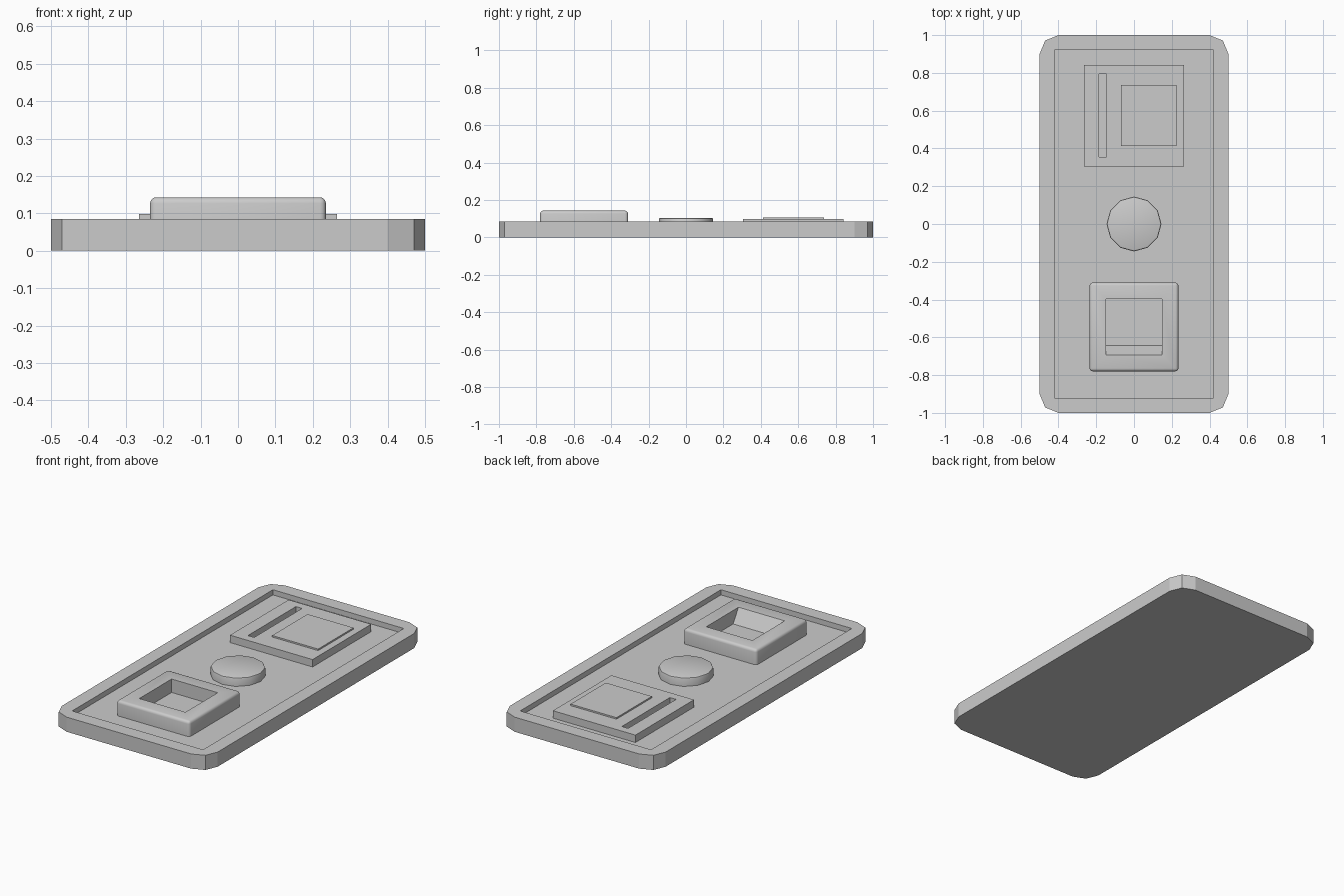
import bpy, bmesh
from math import cos, sin, pi

if "Cube" in bpy.data.objects:
    bpy.data.objects.remove(bpy.data.objects["Cube"])

FLOOR = 0.055  # top of the recessed panel floor


def make(name, bm):
    bmesh.ops.recalc_face_normals(bm, faces=bm.faces)
    mesh = bpy.data.meshes.new(name)
    bm.to_mesh(mesh)
    bm.free()
    ob = bpy.data.objects.new(name, mesh)
    bpy.context.collection.objects.link(ob)
    return ob


def prism(name, outline, z0, z1):
    bm = bmesh.new()
    face = bm.faces.new([bm.verts.new((x, y, z0)) for x, y in outline])
    ext = bmesh.ops.extrude_face_region(bm, geom=[face], use_keep_orig=True)
    for v in ext["geom"]:
        if isinstance(v, bmesh.types.BMVert):
            v.co.z = z1
    return make(name, bm)


def box(name, x0, x1, y0, y1, z0, z1):
    return prism(name, [(x0, y0), (x1, y0), (x1, y1), (x0, y1)], z0, z1)


def rounded(hx, hy, r, seg):
    pts = []
    for k, (sx, sy) in enumerate([(1, 1), (-1, 1), (-1, -1), (1, -1)]):
        for i in range(seg + 1):
            a = pi / 2 * (k + i / seg)
            pts.append((sx * (hx - r) + r * cos(a), sy * (hy - r) + r * sin(a)))
    return pts


def activate(ob):
    bpy.ops.object.select_all(action='DESELECT')
    ob.select_set(True)
    bpy.context.view_layer.objects.active = ob


def cut(ob, cutter):
    mod = ob.modifiers.new("cut", 'BOOLEAN')
    mod.operation, mod.solver, mod.object = 'DIFFERENCE', 'EXACT', cutter
    activate(ob)
    bpy.ops.object.modifier_apply(modifier=mod.name)
    bpy.data.objects.remove(cutter)


def bevel(ob, width, seg, keep):
    bm = bmesh.new()
    bm.from_mesh(ob.data)
    edges = [e for e in bm.edges if keep(e)]
    bmesh.ops.bevel(bm, geom=edges, offset=width, segments=seg, profile=0.5, affect='EDGES')
    bm.to_mesh(ob.data)
    bm.free()


# Plate with chamfered corners and a recessed floor
plate = prism("base_plate", rounded(0.5, 1.0, 0.1, 2), 0, 0.085)
cut(plate, box("recess_cutter", -0.42, 0.42, -0.92, 0.92, FLOOR, 0.2))

# Reader panel with a slot and a raised pad
panel = box("reader_panel", -0.265, 0.265, 0.305, 0.842, FLOOR - 0.005, 0.098)
cut(panel, box("slot_cutter", -0.185, -0.145, 0.355, 0.795, FLOOR + 0.003, 0.2))
box("reader_pad", -0.07, 0.225, 0.413, 0.737, 0.09, 0.107)

# Round button with a softened top edge
button = prism("round_button", [(0.145 * sin(i * pi / 6), 0.145 * cos(i * pi / 6))
                                for i in range(12)], FLOOR - 0.005, 0.104)
bevel(button, 0.008, 2, lambda e: all(v.co.z > 0.1 for v in e.verts))

# Raised housing, rounded outside, with a hollow whose front wall slopes
housing = box("tray_housing", -0.235, 0.235, -0.78, -0.31, FLOOR - 0.005, 0.143)
bevel(housing, 0.016, 3, lambda e: any(v.co.z > 0.1 for v in e.verts))
hollow = box("hollow_cutter", -0.148, 0.148, -0.693, -0.397, 0.065, 0.2)
for v in hollow.data.vertices:
    if v.co.y < -0.6:
        v.co.y = -0.643 if v.co.z < 0.1 else -0.693 - 0.05 * (0.2 - 0.143) / 0.078
cut(housing, hollow)

for ob in (button, housing):
    activate(ob)
    bpy.ops.object.shade_smooth_by_angle(angle=0.6)
